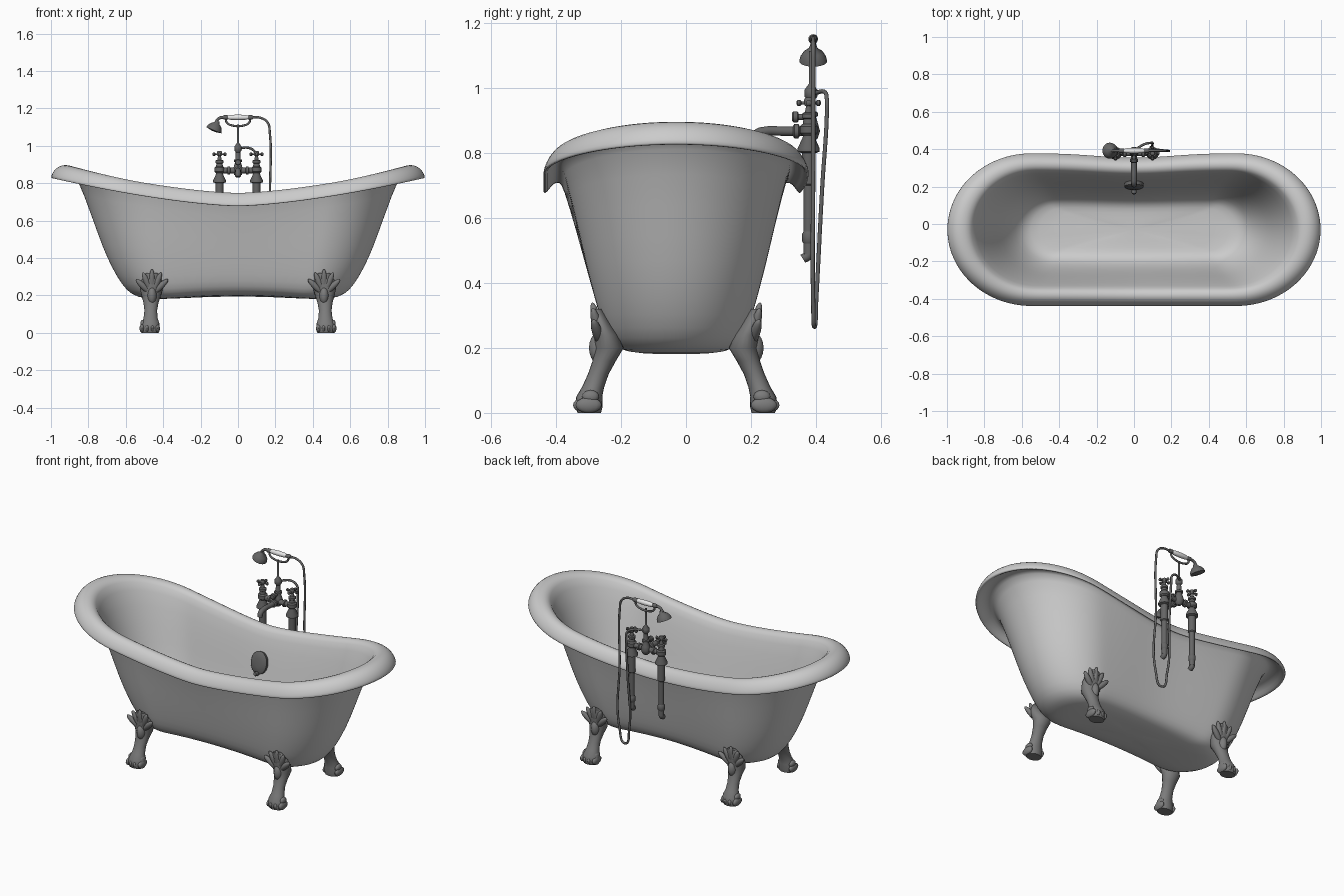
import bpy, bmesh, math
from mathutils import Vector, Matrix

if "Cube" in bpy.data.objects:
    bpy.data.objects.remove(bpy.data.objects["Cube"])

def material(name, v):
    m = bpy.data.materials.new(name)
    m.diffuse_color = (v, v, v, 1)
    m.use_nodes = True
    m.node_tree.nodes["Principled BSDF"].inputs["Base Color"].default_value = m.diffuse_color
    return m

ENAMEL = material("enamel", 0.60)
IRON = material("foot metal", 0.20)
METAL = material("tap metal", 0.13)
WHITE = material("porcelain", 0.80)
CY = -0.03  # tub centre line in y

def finish(name, bm, mat, angle=50):
    bmesh.ops.recalc_face_normals(bm, faces=bm.faces)
    me = bpy.data.meshes.new(name)
    bm.to_mesh(me)
    bm.free()
    me.materials.append(mat)
    me.polygons.foreach_set("use_smooth", [True] * len(me.polygons))
    me.set_sharp_from_angle(angle=math.radians(angle))
    ob = bpy.data.objects.new(name, me)
    bpy.context.collection.objects.link(ob)
    return ob

def loft(bm, rings):
    rows = [[bm.verts.new(p) for p in r] for r in rings]
    n = len(rows[0])
    for a, b in zip(rows, rows[1:]):
        for i in range(n):
            j = (i + 1) % n
            bm.faces.new((a[i], a[j], b[j], b[i]))
    bm.faces.new(rows[0])
    bm.faces.new(rows[-1])

def lathe(name, profile, loc, mat, axis=(0, 0, 1), seg=24):
    """Revolve (radius, height) pairs around an axis through loc."""
    rot = Vector((0, 0, 1)).rotation_difference(Vector(axis)).to_matrix()
    bm = bmesh.new()
    loft(bm, [[Vector(loc) + rot @ Vector((r * math.cos(t), r * math.sin(t), h))
               for t in (2 * math.pi * i / seg for i in range(seg))] for r, h in profile])
    return finish(name, bm, mat, 40)

def ring_band(name, r, h, z, loc, axis=(0, 0, 1)):
    """Short collar with bevelled edges."""
    return lathe(name, [(r * .75, z), (r, z + h * .2), (r, z + h * .8), (r * .75, z + h)], loc, METAL, axis)

def tube(name, pts, r, mat):
    cu = bpy.data.curves.new(name, 'CURVE')
    cu.dimensions = '3D'
    cu.bevel_depth, cu.bevel_resolution, cu.use_fill_caps = r, 3, True
    cu.resolution_u = 10
    sp = cu.splines.new('BEZIER')
    sp.bezier_points.add(len(pts) - 1)
    for b, p in zip(sp.bezier_points, pts):
        b.co = p
        b.handle_left_type = b.handle_right_type = 'AUTO'
    tmp = bpy.data.objects.new(name, cu)
    bpy.context.collection.objects.link(tmp)
    bpy.context.view_layer.update()
    me = bpy.data.meshes.new_from_object(tmp.evaluated_get(bpy.context.evaluated_depsgraph_get()))
    bpy.data.objects.remove(tmp)
    bm = bmesh.new()
    bm.from_mesh(me)
    return finish(name, bm, mat)

def ball(bm, loc, scale, rot=None):
    m = Matrix.Translation(loc) @ (rot or Matrix()) @ Matrix.Diagonal((*scale, 1))
    bmesh.ops.create_uvsphere(bm, u_segments=14, v_segments=10, radius=1, matrix=m)

# ---- tub: lofted stadium rings, outside bottom -> rim -> inside floor
def stadium(a, b):
    pts, E, S, s = [], 24, 16, a - 1.1 * b
    for side in (1, -1):
        for i in range(E):
            t = -math.pi / 2 + math.pi * i / E
            pts.append((side * (s + (a - s) * math.cos(t)), side * b * math.sin(t)))
        for i in range(S):
            pts.append((side * (s - 2 * s * i / S), side * b))
    return pts

RIM = stadium(1, 0.41)

def tub_ring(a, b, z0):
    sweep = min(max((z0 - .42) / .25, 0), 1) ** 1.3   # upper rings follow the rising rim
    arch = min(max((.36 - z0) / .15, 0), 1)           # lower rings follow the arched bottom
    out = []
    for (x, y), (rx, _) in zip(stadium(a, b), RIM):
        z = z0 + sweep * 0.15 * abs(rx) ** 1.5 - arch * 0.025 * min(abs(x) / 0.45, 1) ** 2
        if y > 0:  # waist at the tap side
            y -= 0.025 * (y / 0.41) * math.exp(-(x / 0.28) ** 2)
        out.append((x, y + CY, z))
    return out

TUB = [  # half length, half width, height
    (.15, .03, .197), (.38, .11, .198), (.50, .165, .206), (.57, .20, .226), (.62, .225, .27),
    (.675, .25, .35), (.725, .278, .45), (.785, .308, .56), (.865, .348, .695), (.90, .36, .712),
    (.95, .382, .705), (.982, .398, .677), (.999, .41, .675), (1, .409, .69), (.985, .395, .72),
    (.958, .375, .742), (.925, .352, .75), (.885, .325, .742), (.855, .305, .715), (.77, .262, .56),
    (.71, .235, .44), (.66, .205, .34), (.61, .172, .275), (.56, .14, .245), (.46, .10, .238), (.15, .03, .236)]
bm = bmesh.new()
loft(bm, [tub_ring(*r) for r in TUB])
tub = finish("tub", bm, ENAMEL, 180)
tub.modifiers.new("smooth", 'SUBSURF').levels = 1
tub.modifiers["smooth"].render_levels = 1

# ---- claw feet: lofted leg, toes and a fan of leaf lobes, mirrored to four corners
LEG = [(0, -.298, .046, .036), (.02, -.30, .052, .043), (.05, -.298, .048, .04), (.08, -.286, .037, .034),
       (.12, -.270, .034, .032), (.16, -.252, .040, .036), (.20, -.236, .052, .044),
       (.24, -.247, .062, .038), (.28, -.262, .056, .026), (.32, -.275, .028, .014)]
for fx, side in ((1, "right"), (-1, "left")):
    for fy, end in ((1, "front"), (-1, "back")):
        bm = bmesh.new()
        loft(bm, [[(.47 - .03 * z + hx * math.cos(t), y - CY + hy * math.sin(t), z)
                   for t in (2 * math.pi * i / 20 for i in range(20))] for z, y, hx, hy in LEG])
        for i in range(4):  # toes with knuckles
            o = (i - 1.5) * 0.027
            y = -.27 - .012 * (1 - abs(i - 1.5) / 1.5)
            ball(bm, (.472 + o, y, .024), (.0145, .040, .024))
            ball(bm, (.472 + o * .9, y + .006, .05), (.0145, .026, .02))
        for i in range(-2, 3):  # leaf lobes
            ang = i * 0.40
            rot = Matrix.Rotation(ang, 4, 'Y') @ Matrix.Rotation(0.22, 4, 'X')
            ball(bm, (.46 + .062 * math.sin(ang), -.243, .195 + .075 * math.cos(ang)),
                 (.017, .016, .072 - abs(i) * .007), rot)
        ball(bm, (.46, -.235, .20), (.026, .034, .05))
        for v in bm.verts:
            v.co = (fx * v.co.x, fy * v.co.y + CY, max(v.co.z, 0))
        finish(f"{end}_{side}_claw_foot", bm, IRON, 60)

# ---- overflow plate on the inner back wall
N = Vector((0, -1, 0.28)).normalized()
plate = lathe("overflow_plate", [(.02, -.02), (.05, -.015), (.052, .006), (.045, .012), (.02, .016)],
              (0, 0, 0), METAL, N)
plate.data.transform(Matrix.Diagonal((1, 1, 1.3, 1)))
plate.location = (0, .205, .56)
ring_band("overflow_knob", .013, .03, 0, (0, .19, .50), N)

# ---- tap set: supply pipes, valves and cross handles
PY = .378
for sx, side in ((1, "right"), (-1, "left")):
    X = sx * .099
    lathe(f"{side}_supply_pipe", [(.016, .49), (.016, .70), (.021, .705), (.021, .80), (.034, .805),
          (.034, .815), (.018, .85), (.018, .895), (.008, .945), (.006, .955)], (X, PY, 0), METAL)
    for r, h, z in ((.020, .04, .52), (.027, .035, .855), (.021, .02, .905), (.014, .026, .945)):
        ring_band(f"{side}_valve_collar", r, h, z, (X, PY, 0))
    tube(f"{side}_pipe_elbow", [(X, PY, .51), (X, PY - .002, .485), (X, PY - .018, .475)], .015, METAL)
    for i, d in enumerate(((1, 0, 0), (-1, 0, 0), (0, 1, 0), (0, -1, 0))):
        lathe(f"{side}_cross_handle_{i + 1}", [(.005, 0), (.005, .022), (.009, .026), (.009, .034), (.004, .038)],
              (X, PY, .955), METAL, d, 12)
    ring_band(f"{side}_mixer_nut", .021, .018, -.009, (X * .5, PY, .868), (1, 0, 0))
lathe("mixer_bar", [(.015, -.10), (.015, .10)], (0, PY, .868), METAL, (1, 0, 0))
lathe("mixer_body", [(.008, .835), (.02, .845), (.028, .868), (.022, .89), (.016, .91), (.012, .965),
                     (.020, .975), (.020, .995), (.006, 1.015), (.006, 1.115)], (0, .385, 0), METAL)
ring_band("mixer_collar", .022, .016, .912, (0, .385, 0))
lathe("diverter_stem", [(.009, 0), (.009, .04)], (0, .38, .912), METAL, (0, -1, 0))
ring_band("diverter_knob", .017, .02, .033, (0, .38, .912), (0, -1, 0))
tube("spout", [(0, .38, .868), (0, .30, .868), (0, .245, .868), (0, .217, .858), (0, .21, .835)], .015, METAL)
ring_band("spout_collar", .022, .02, 0, (0, .35, .868), (0, -1, 0))

# ---- cradle, hand shower and hose
SY = .392
CRADLE = [(.065, 1.155), (.06, 1.125), (.035, 1.11)]
tube("shower_cradle", [(-x, SY, z) for x, z in CRADLE] + [(x, SY, z) for x, z in reversed(CRADLE)], .006, METAL)
lathe("shower_grip", [(.009, -.055), (.013, -.04), (.015, 0), (.013, .04), (.009, .055)],
      (0, SY, 1.152), WHITE, (1, 0, 0))
for x in (-.065, .065):
    ring_band("grip_ferrule", .012, .028, -.014, (x, SY, 1.152), (1, 0, 0))
tube("shower_neck", [(-.07, SY, 1.152), (-.095, SY, 1.15), (-.113, SY, 1.135), (-.118, SY, 1.118)], .008, METAL)
lathe("shower_head", [(.010, -.012), (.014, 0), (.030, .012), (.040, .028), (.043, .042), (.01, .048)],
      (-.113, SY, 1.122), METAL, (-.42, 0, -1))
tube("shower_hose", [(.07, SY, 1.152), (.12, SY, 1.15), (.158, SY, 1.125), (.17, SY, 1.07), (.171, SY, .75),
                     (.171, SY, .34), (.135, SY + .004, .265), (.100, SY + .010, .36), (.098, .42, .70),
                     (.097, .434, .92), (.092, .434, .965), (.06, .428, .988), (0, .395, .985)], .0065, METAL)
